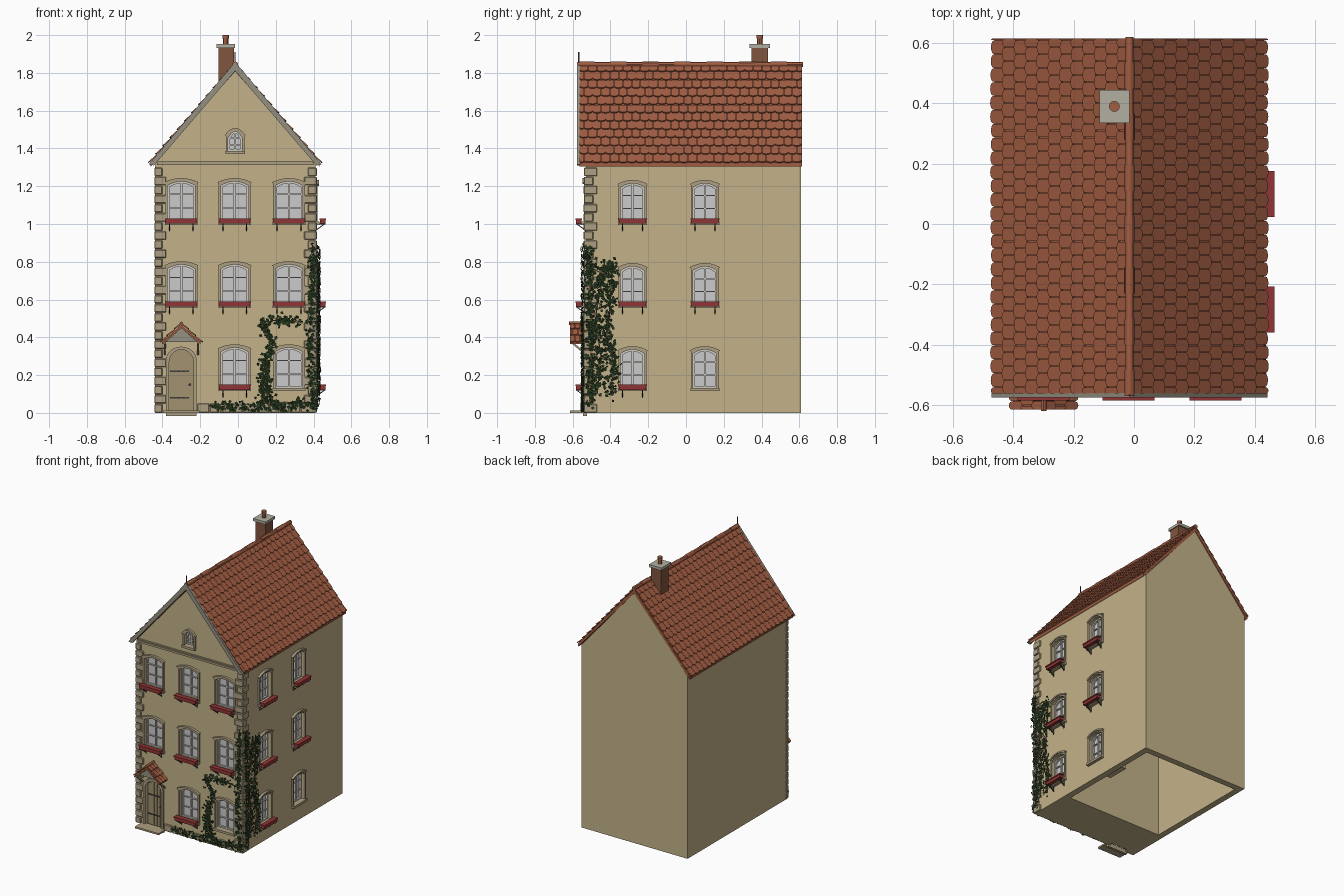
import bpy, bmesh, math, random
from mathutils import Matrix, Vector

if "Cube" in bpy.data.objects:
    bpy.data.objects.remove(bpy.data.objects["Cube"])

random.seed(4)
COL = dict(wall=(.55, .45, .25), roof=(.36, .11, .055), red=(.28, .035, .035), stone=(.42, .35, .22),
           board=(.30, .28, .22), frame=(.62, .60, .55), glass=(.55, .56, .58), wood=(.36, .29, .16),
           iron=(.05, .05, .05), leaf=(.035, .075, .025), brick=(.22, .09, .05), cap=(.45, .43, .36))
MATS = {}
for k, c in COL.items():
    MATS[k] = bpy.data.materials.new(k)
    MATS[k].diffuse_color = (*c, 1)
PARTS = {}


def bm_of(part, mat):
    if part not in PARTS:
        PARTS[part] = (bmesh.new(), mat)
    return PARTS[part][0]


def frame(o, u, v, d):
    return Matrix((u, v, d)).transposed().to_4x4() if o is None else \
        Matrix.Translation(o) @ Matrix((u, v, d)).transposed().to_4x4()


# wall frames: u along wall, v up, d outward
def front(x=0, z=0): return frame((x, -.53, z), (1, 0, 0), (0, 0, 1), (0, -1, 0))
def right(y=0, z=0): return frame((.41, y, z), (0, 1, 0), (0, 0, 1), (1, 0, 0))


def prism(part, mat, pts, d0, d1, M, inner=None):
    """Extrude an outline from d0 to d1; with inner it becomes a ring."""
    bm = bm_of(part, mat)
    loop = lambda p, d: [bm.verts.new(M @ Vector((a, b, d))) for a, b in p]
    n = len(pts)
    A, B = loop(pts, d0), loop(pts, d1)
    if inner:
        C, D = loop(inner, d0), loop(inner, d1)
    else:
        bm.faces.new(A[::-1])
        bm.faces.new(B)
    for i in range(n):
        j = (i + 1) % n
        bm.faces.new((A[i], A[j], B[j], B[i]))
        if inner:
            bm.faces.new((C[j], C[i], D[i], D[j]))
            bm.faces.new((B[i], B[j], D[j], D[i]))
            bm.faces.new((A[j], A[i], C[i], C[j]))


def box(part, mat, u0, u1, v0, v1, d0, d1, M):
    prism(part, mat, [(u0, v0), (u1, v0), (u1, v1), (u0, v1)], d0, d1, M)


XYZ = Matrix.Identity(4)


def wbox(part, mat, x0, x1, y0, y1, z0, z1):
    box(part, mat, x0, x1, y0, y1, z0, z1, XYZ)


def bar(part, mat, p, q, r, M=XYZ):
    p, q = M @ Vector(p), M @ Vector(q)
    R = (q - p).to_track_quat('Z', 'Y').to_matrix().to_4x4()
    box(part, mat, -r, r, -r, r, 0, (q - p).length, Matrix.Translation(p) @ R)


def arch(w, z0, z1, rise, off=0, n=10):
    """Outline with a segmental arch top, grown by off."""
    w, z0, z1 = w / 2 + off, z0 - off, z1 + off
    top = [(w * math.cos(math.pi * i / n), z1 - rise + rise * math.sin(math.pi * i / n)) for i in range(n + 1)] \
        if rise > .04 else [(w - 2 * w * i / n, z1 - rise * (2 * i / n - 1) ** 2) for i in range(n + 1)]
    return [(-w, z0), (w, z0)] + top


def circle(r, n=12):
    return [(r * math.cos(2 * math.pi * i / n), r * math.sin(2 * math.pi * i / n)) for i in range(n)]


def window(M, w, h, planter, rise=.022):
    o = arch(w, .012, h, rise)
    prism("opening_cutter", "wall", o, -.034, .05, M)
    prism("window_surrounds", "stone", arch(w, .012, h, rise, .012), -.005, .011, M, o)
    hood = arch(w, .012, h, rise, .018)[2:] + arch(w, .012, h, rise, .008)[2:][::-1]
    prism("window_hoods", "stone", hood, 0, .018, M)
    prism("window_glass", "glass", o, -.036, -.028, M)
    prism("window_frames", "frame", o, -.03, -.015, M, arch(w, .012, h, rise, -.009))
    box("window_frames", "frame", -.005, .005, .012, h - .003, -.03, -.016, M)
    for t in (.38, .70):
        box("window_frames", "frame", -w / 2, w / 2, h * t - .003, h * t + .003, -.03, -.018, M)
    box("window_sills", "stone", -w / 2 - .014, w / 2 + .014, -.004, .012, -.03, .022, M)
    if planter:
        b = w / 2 + .01
        box("flower_boxes", "red", -b, b, .002, .026, .024, .052, M)
        box("flower_boxes", "red", -b - .004, b + .004, .022, .03, .021, .056, M)
        for s in (-1, 1):
            u = s * (w / 2 - .01)
            bar("planter_brackets", "iron", (u, 0, 0), (u, 0, .052), .0025, M)
            bar("planter_brackets", "iron", (u, -.035, 0), (u, 0, .048), .0025, M)
            bar("planter_brackets", "iron", (u, -.04, .002), (u, 0, .002), .0025, M)


def tiled_roof(part, cx, half, ze, zr, y0, y1, rows, tw, thick):
    """Gabled deck with overlapping round-ended tiles."""
    k = (zr - ze) / half
    drop = thick * math.hypot(1, k)
    ins = half - .008
    prism(part + "_deck", "roof", [(-ins, ze - drop * .7), (-ins, ze), (0, zr - .012), (ins, ze), (ins, ze - drop * .7),
          (0, zr - .012 - drop)], -.53 - y1, -.53 - y0, front(cx))
    L = math.hypot(half, zr - ze)
    c, s, p = half / L, (zr - ze) / L, L / rows
    for side in (-1, 1):
        for r in range(rows):
            o = Vector((cx + side * c * r * p, 0, zr - s * r * p)) + Vector((side * s, 0, c)) * -.008
            M = frame(o, (0, side, 0), (-side * c, 0, s), (side * s, 0, c)) @ Matrix.Rotation(-.13, 4, 'X')
            y = y0 - (tw / 2 if r % 2 else 0)
            while y < y1 - .004:
                l = p * 1.04 + random.uniform(-.002, .002)
                a, b = max(y, y0), min(y + tw - .002, y1)
                if b - a > .004:
                    m, h = (a + b) / 2, (b - a) / 2
                    pts = [(m + h, 0), (m - h, 0)] + [(m - h * math.cos(math.pi * i / 6),
                           -l + .012 * (1 - math.sin(math.pi * i / 6))) for i in range(7)]
                    prism(part + "_tiles", "roof", [(q * side, v) for q, v in pts], 0, .007, M)
                y += tw


# walls: gabled block, hollow behind the front rooms
CX = -.015
prism("walls", "wall", [(-.44, 0), (.41, 0), (.41, 1.32), (CX, 1.81), (-.44, 1.32)], -1.14, 0, front())
wbox("opening_cutter", "wall", -.395, .365, -.22, .565, -.1, 1.28)
wbox("window_room", "wall", .22, .37, .02, .18, .1, .37)

# windows on front and right side
for r, b in enumerate((.12, .56, 1.0)):
    for x in (-.30, -.018, .27):
        if r or x > -.3:
            window(front(x, b), .145, .225, r > 0 or x < .2)
    for y in (-.283, .10):
        window(right(y, b), .125, .215, r > 0 or y < 0)
window(front(CX, 1.375), .075, .115, False, .0375)

# door with planks, hinges, surround and step
D = front(-.30)
prism("opening_cutter", "wall", arch(.13, -.02, .335, .07), -.034, .05, D)
prism("door_surround", "stone", arch(.13, .0, .335, .07, .016), -.005, .014, D, arch(.13, .0, .335, .07))
prism("door", "wood", arch(.13, 0, .335, .07), -.036, -.024, D)
for i in range(5):
    u = (i - 2) * .025
    box("door_planks", "wood", u - .011, u + .011, .004, .325 - 9 * u * u, -.026, -.018, D)
for z in (.08, .22):
    box("door_hinges", "iron", -.06, .04, z - .004, z + .004, -.02, -.014, D)
prism("door_knob", "iron", [(a + .045, b + .15) for a, b in circle(.007)], -.02, -.004, D)
wbox("door_step", "stone", -.395, -.205, -.615, -.525, 0, .012)

# door canopy
tiled_roof("canopy", -.30, .11, .375, .478, -.615, -.53, 3, .028, .012)
prism("canopy_gable", "board", [(-.085, .375), (.085, .375), (0, .45)], .02, .05, D)
prism("canopy_ridge", "roof", [(a, b + .474) for a, b in circle(.009)], 0, .09, D)
for s in (-1, 1):
    bar("canopy_brackets", "wood", (s * .088, .37, 0), (s * .088, .37, .08), .006, D)
    bar("canopy_brackets", "wood", (s * .088, .31, 0), (s * .088, .37, .07), .005, D)

# main roof, ridge, bargeboard and finial
tiled_roof("roof", CX, .455, 1.325, 1.85, -.563, .615, 12, .046, .02)
for i in range(14):
    prism("roof_ridge", "roof", [(a, b + 1.844) for a, b in circle(.014 + .002 * (i % 2))],
          -1.15 + i * .085, -1.15 + (i + 1) * .085, front(CX))
prism("bargeboard", "board", [(0, 1.81), (-.43, 1.31), (-.458, 1.315), (0, 1.858), (.458, 1.315), (.43, 1.31)],
      .03, .046, front(CX))
bar("finial", "iron", (CX, -.568, 1.82), (CX, -.568, 1.91), .003)
box("gable_band", "stone", -.43, .40, 1.312, 1.326, 0, .016, front())
box("gable_band", "stone", -.425, .395, 1.326, 1.334, 0, .010, front())

# chimney
wbox("chimney", "brick", -.103, -.022, .347, .433, 1.62, 1.935)
wbox("chimney_cap", "cap", -.115, -.015, .335, .445, 1.933, 1.952)
T = Matrix.Translation((-.065, .39, 0))
prism("chimney_pot", "roof", circle(.014), 1.95, 1.985, T)
prism("chimney_pot", "roof", circle(.018), 1.983, 2.0, T)

# corner quoins and front plinth
H = 1.30 / 27
for i in range(27):
    a, b = (.06, .04) if i % 2 else (.04, .06)
    z0, z1 = i * H + .002, (i + 1) * H - .002
    e = random.uniform(0, .004)
    wbox("quoins", "stone", -.443, -.44 + a, -.54 - e, -.515, z0, z1)
    wbox("quoins", "stone", .41 - a, .418, -.54 - e, -.51, z0, z1)
    wbox("quoins", "stone", .39, .418, -.538, -.53 + b, z0, z1)
x = -.215
while x < .34:
    w = random.uniform(.04, .075)
    wbox("plinth", "stone", x, x + w - .004, -.541, -.52, .001, random.uniform(.045, .06))
    x += w

# ivy: stems with scattered folded leaves
IVY = [(front(), .022, [(-.13, .03), (.1, .03), (.41, .05)]),
       (front(), .022, [(.14, .03), (.13, .25), (.19, .37), (.12, .46), (.19, .49), (.34, .48)]),
       (front(), .018, [(.20, .03), (.15, .12), (.15, .3)]),
       (front(), .016, [(.40, .02), (.385, .4), (.40, .88)]),
       (right(), .018, [(-.51, .04), (-.5, .4), (-.52, .88)]),
       (right(), .028, [(-.47, .1), (-.45, .3), (-.48, .5), (-.43, .8)]),
       (right(), .022, [(-.40, .1), (-.38, .25), (-.42, .4), (-.40, .6), (-.39, .79)]),
       (right(), .02, [(-.52, .78), (-.45, .74), (-.38, .78)])]
bm = bm_of("ivy_leaves", "leaf")
for M, spread, path in IVY:
    for p, q in zip(path, path[1:]):
        bar("ivy_stems", "brick", (*p, .008), (*q, .008), .003, M)
        p, q = Vector(p), Vector(q)
        for _ in range(int((q - p).length * 380)):
            c = p.lerp(q, random.random())
            u, v = random.gauss(c.x, spread * .7), max(.012, random.gauss(c.y, spread * .7))
            R = M @ Matrix.Translation((u, v, random.uniform(.008, .024))) @ \
                Matrix.Rotation(random.uniform(0, 6.3), 4, 'Z') @ Matrix.Rotation(random.uniform(-.7, .7), 4, 'X')
            s = random.uniform(.008, .013)
            vs = [bm.verts.new(R @ Vector(k) * 1) for k in ((0, -s, 0), (s * .8, .2 * s, .3 * s), (0, s, 0), (-s * .8, .2 * s, .3 * s))]
            bm.faces.new(vs[:3])
            bm.faces.new((vs[0], vs[2], vs[3]))

# turn every part into an object
OBJ = {}
for name, (bm, mat) in PARTS.items():
    if name != "ivy_leaves":
        bmesh.ops.recalc_face_normals(bm, faces=bm.faces)
    me = bpy.data.meshes.new(name)
    bm.to_mesh(me)
    bm.free()
    me.materials.append(MATS[mat])
    OBJ[name] = bpy.data.objects.new(name, me)
    bpy.context.collection.objects.link(OBJ[name])

# cut openings, soften stones, smooth round parts
cut = OBJ["walls"].modifiers.new("openings", 'BOOLEAN')
cut.operation, cut.object = 'DIFFERENCE', OBJ["opening_cutter"]
bpy.context.view_layer.objects.active = OBJ["walls"]
bpy.ops.object.modifier_apply(modifier="openings")
bpy.data.objects.remove(OBJ.pop("opening_cutter"))
for n in ("quoins", "plinth"):
    OBJ[n].modifiers.new("soft_edges", 'BEVEL').width = .004
for n in ("roof_ridge", "canopy_ridge", "chimney_pot", "door_knob"):
    bpy.ops.object.select_all(action='DESELECT')
    OBJ[n].select_set(True)
    bpy.context.view_layer.objects.active = OBJ[n]
    bpy.ops.object.shade_smooth_by_angle()

for m in bpy.data.materials:
    if m.users and not m.is_grease_pencil:
        m.use_nodes = True
        m.node_tree.nodes["Principled BSDF"].inputs["Base Color"].default_value = m.diffuse_color
